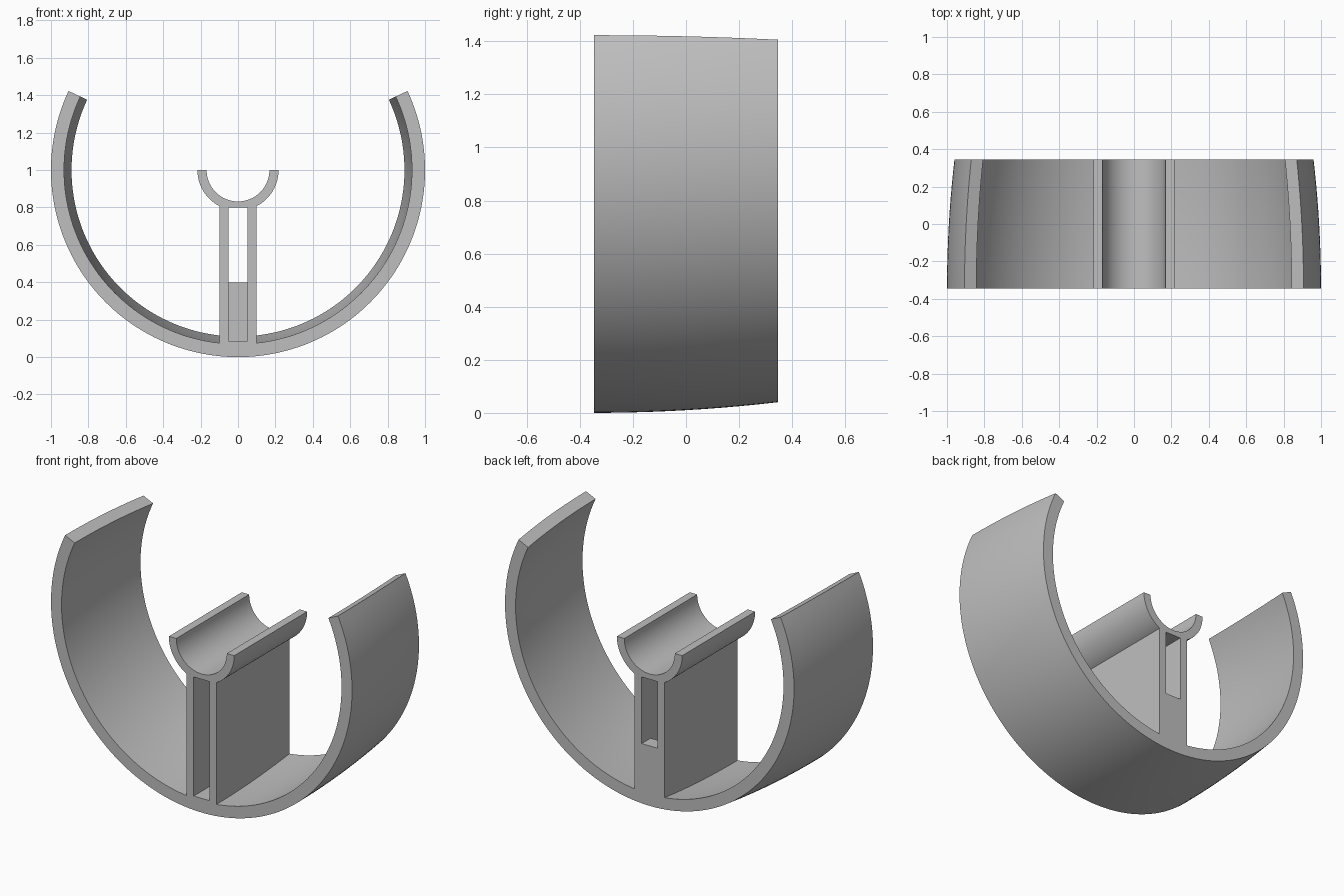
import bpy, bmesh
from math import cos, sin, radians

old = bpy.data.objects.get("Cube")
if old:
    bpy.data.objects.remove(old, do_unlink=True)

HALF = 0.346          # half depth along y
CENTRE_Z = 1.0        # shared axis of ring and saddle

grey = bpy.data.materials.new("plain grey")
grey.use_nodes = True
grey.diffuse_color = (0.52, 0.52, 0.52, 1)
grey.node_tree.nodes["Principled BSDF"].inputs["Base Color"].default_value = grey.diffuse_color


def finish(name, bm):
    bmesh.ops.recalc_face_normals(bm, faces=bm.faces)
    mesh = bpy.data.meshes.new(name)
    bm.to_mesh(mesh)
    bm.free()
    mesh.materials.append(grey)
    obj = bpy.data.objects.new(name, mesh)
    bpy.context.collection.objects.link(obj)
    return obj


def sweep(name, section, start, end, steps):
    """Turn a closed (radius, y) section about the y axis."""
    bm = bmesh.new()
    rings = []
    for i in range(steps + 1):
        a = radians(start + (end - start) * i / steps)
        rings.append([bm.verts.new((r * cos(a), y, CENTRE_Z + r * sin(a))) for r, y in section])
    n = len(section)
    for a, b in zip(rings, rings[1:]):
        for k in range(n):
            bm.faces.new((a[k], a[(k + 1) % n], b[(k + 1) % n], b[k]))
    bm.faces.new(rings[0])
    bm.faces.new(rings[-1])
    return finish(name, bm)


def prism(name, profile, half_width):
    """Extrude a (y, z) profile across x."""
    bm = bmesh.new()
    face = bm.faces.new([bm.verts.new((-half_width, y, z)) for y, z in profile])
    out = bmesh.ops.extrude_face_region(bm, geom=[face])
    moved = [v for v in out["geom"] if isinstance(v, bmesh.types.BMVert)]
    bmesh.ops.translate(bm, verts=moved, vec=(2 * half_width, 0, 0))
    return finish(name, bm)


def combine(target, tool, operation):
    mod = target.modifiers.new("combine", "BOOLEAN")
    mod.operation, mod.solver, mod.object = operation, "EXACT", tool
    bpy.context.view_layer.objects.active = target
    bpy.ops.object.modifier_apply(modifier=mod.name)
    bpy.data.objects.remove(tool, do_unlink=True)


# Open ring: the wall curves gently inward towards the back
rows = 10
outer = []
for i in range(rows + 1):
    t = i / rows
    outer.append((1 - 0.04 * t * t, HALF * (2 * t - 1)))
inner = [(r - 0.07, y) for r, y in reversed(outer)]
ring = sweep("ring_stand", outer + inner, 155, 385, 115)

# Half-round saddle on top of the post
saddle = sweep("saddle", [(0.217, -HALF), (0.217, HALF), (0.168, HALF), (0.168, -HALF)], 180, 360, 48)

# Post joining ring and saddle
post = prism("post", [(-HALF, 0.06), (HALF, 0.06), (HALF, 0.815), (-HALF, 0.815)], 0.1)

# Slot through the post, leaving a low wall at the back
wall = HALF - 0.085
slot = prism("slot_cutter", [(-0.5, 0.085), (wall, 0.085), (wall, 0.4),
                             (0.5, 0.4), (0.5, 0.8), (-0.5, 0.8)], 0.052)
slot.hide_render = True

combine(ring, post, "UNION")
combine(ring, saddle, "UNION")
combine(ring, slot, "DIFFERENCE")

bpy.ops.object.select_all(action="DESELECT")
ring.select_set(True)
bpy.context.view_layer.objects.active = ring
bpy.ops.object.shade_smooth_by_angle(angle=radians(30))
